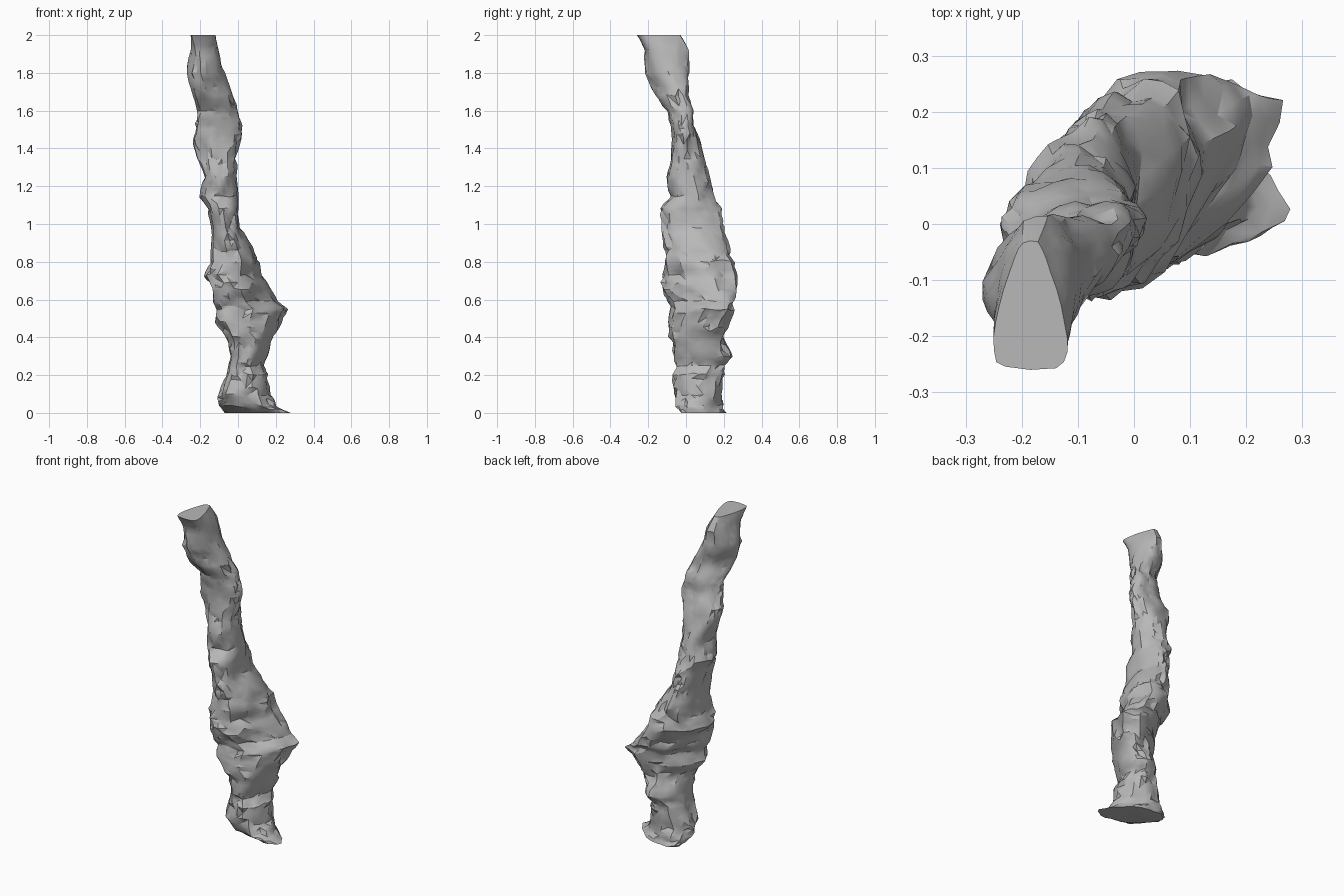
import bpy
import bmesh
import math
from mathutils import Vector, noise

cube = bpy.data.objects.get("Cube")
if cube:
    bpy.data.objects.remove(cube, do_unlink=True)

SIDES = 24
# Outline in hundredths: height, left edge, right edge, front edge, back edge
OUTLINE = [
    (0, -6, 27, -2, 21), (4, -10, 20, -5, 20), (10, -10, 17, -6, 18),
    (20, -6, 16, -7, 20), (25, -5, 13, -5, 21), (30, -4, 15, -6, 24),
    (40, -6, 18, -9, 20), (48, -11, 23, -9, 22), (55, -10, 26, -8, 25),
    (59, -12, 20, -9, 26), (66, -13, 16, -13, 26), (73, -18, 12, -12, 26),
    (80, -14, 11, -12, 25), (88, -14, 7, -11, 23), (98, -14, 1, -12, 20),
    (108, -16, 0, -13, 18), (115, -20, 0, -8, 15), (125, -18, -1, -10, 12),
    (135, -21, -1, -8, 10), (145, -24, 1, -7, 7), (153, -22, 2, -8, 4),
    (160, -21, 0, -10, 4), (168, -23, -3, -16, 1), (180, -27, -7, -21, 1),
    (192, -26, -9, -22, 1), (200, -27, -10, -26, -3),
]


def blend(a, b, t):
    return [p + (q - p) * t for p, q in zip(a, b)]


def bump(z, centre, reach):
    return max(0, 1 - abs(z - centre) / reach)


def section_point(row, angle):
    """Point on one lopsided, rough cross-section."""
    z, x0, x1, y0, y1 = [v / 100 for v in row]
    # The foot spur points forward, the belly and upper shaft lie diagonally
    lean = 0.65 * bump(z, 0.57, 0.4) - 0.6 * bump(z, 0, 0.1)
    lean += 0.5 * bump(z, 1.7, 0.3)
    c, s = math.cos(angle), math.sin(angle + lean)
    # The upper end is broad and square in front and narrow at the back
    end = bump(z, 2, 0.15)
    x = math.copysign(abs(c) ** (1 - 0.55 * end), c)
    x *= 1 - 0.36 * end * (s + 1)
    rough = noise.noise(Vector((c * 2.2, s * 2.2, z * 9)))
    rough += 0.7 * noise.noise(Vector((c * 3.5, s * 3.5, z * 24 + 7)))
    scale = 1.01 + 0.2 * (1 - 0.8 * end) * max(-0.7, min(0.3, rough))
    return Vector(((x0 + x1) / 2 + x * scale * (x1 - x0) / 2,
                   (y0 + y1) / 2 + s * scale * (y1 - y0) / 2, z))


# Extra sections between the main ones, kept tight to form ledges
rows = []
for low, high in zip(OUTLINE, OUTLINE[1:]):
    rows += [low, blend(low, high, 0.35), blend(low, high, 0.7)]
rows.append(OUTLINE[-1])

# Rock column
bm = bmesh.new()
rings = []
for row in rows:
    rings.append([bm.verts.new(section_point(row, math.tau * i / SIDES))
                  for i in range(SIDES)])

# Vary ring heights so that creases break up, while both ends stay flat
for ring in rings[1:-1]:
    for v in ring:
        v.co.z += 0.015 * noise.noise(v.co * 14)

for k, (low, high) in enumerate(zip(rings, rings[1:])):
    for i in range(SIDES):
        j = (i + 1) % SIDES
        if (i + k) % 2:
            bm.faces.new((low[i], low[j], high[j]))
            bm.faces.new((low[i], high[j], high[i]))
        else:
            bm.faces.new((low[i], low[j], high[i]))
            bm.faces.new((low[j], high[j], high[i]))
bm.faces.new(rings[-1])
bm.faces.new(reversed(rings[0]))
bmesh.ops.recalc_face_normals(bm, faces=bm.faces)

mesh = bpy.data.meshes.new("rock_column")
bm.to_mesh(mesh)
bm.free()
column = bpy.data.objects.new("rock_column", mesh)
bpy.context.collection.objects.link(column)

# Plain stone colour
stone = bpy.data.materials.new("stone_grey")
stone.use_nodes = True
colour = (0.48, 0.48, 0.48, 1)
stone.diffuse_color = colour
stone.node_tree.nodes["Principled BSDF"].inputs["Base Color"].default_value = colour
mesh.materials.append(stone)

bpy.context.view_layer.objects.active = column
column.select_set(True)
bpy.ops.object.shade_smooth_by_angle(angle=math.radians(30))
